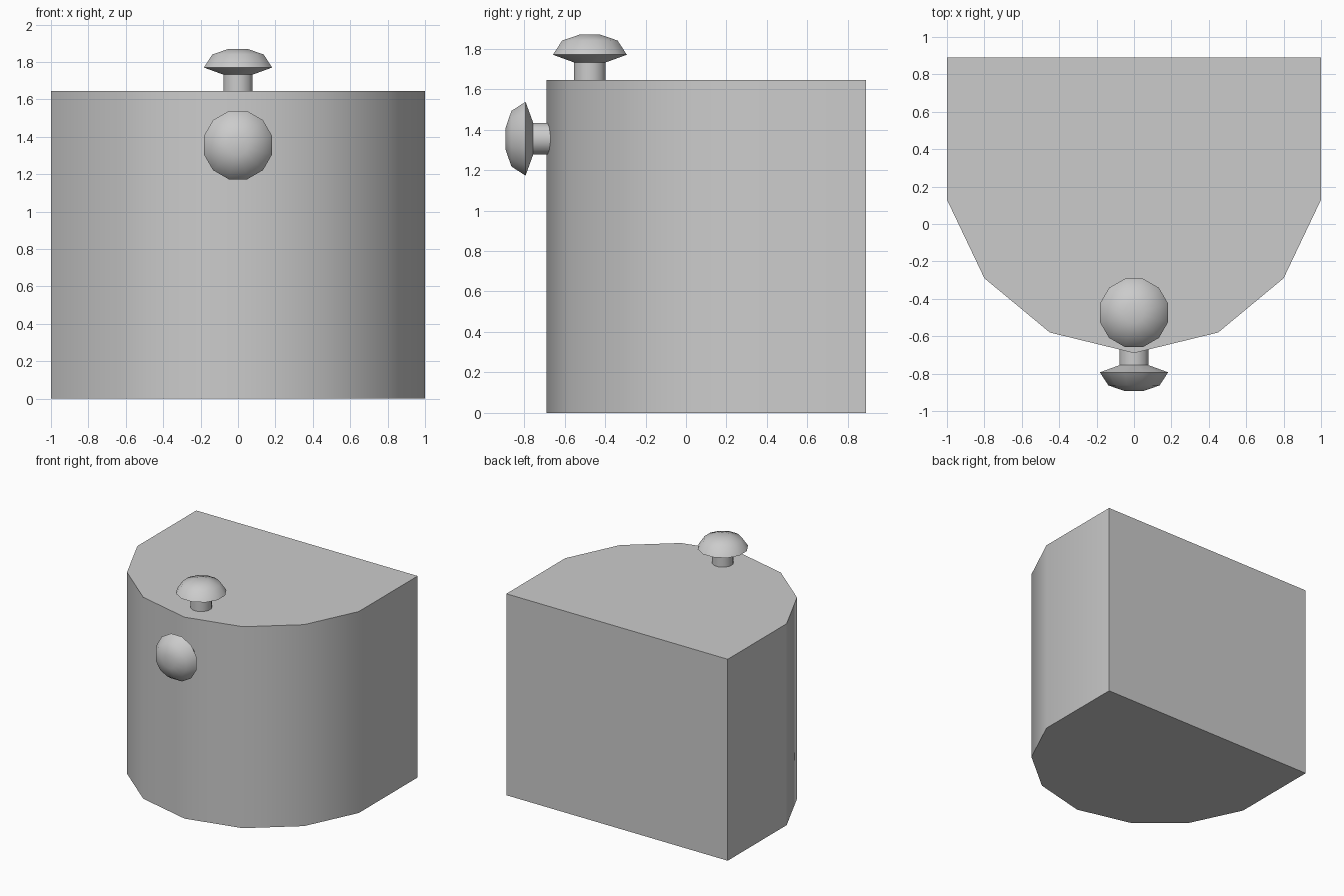
import bpy
import bmesh
from math import sin, cos, pi, radians

if "Cube" in bpy.data.objects:
    bpy.data.objects.remove(bpy.data.objects["Cube"])


def finish(name, bm):
    bmesh.ops.recalc_face_normals(bm, faces=bm.faces)
    mesh = bpy.data.meshes.new(name)
    bm.to_mesh(mesh)
    bm.free()
    obj = bpy.data.objects.new(name, mesh)
    bpy.context.collection.objects.link(obj)
    bpy.ops.object.select_all(action='DESELECT')
    obj.select_set(True)
    bpy.context.view_layer.objects.active = obj
    bpy.ops.object.shade_smooth_by_angle(angle=radians(40))
    return obj


# Case: flat back, straight sides and a faceted bow front
half = [(1, 0.89), (1, 0.13), (0.8, -0.29), (0.45, -0.58)]
outline = half + [(0, -0.69)] + [(-x, y) for x, y in reversed(half)]
bm = bmesh.new()
base = bm.faces.new([bm.verts.new((x, y, 0)) for x, y in outline])
top = bmesh.ops.extrude_face_region(bm, geom=[base])
bmesh.ops.translate(bm, vec=(0, 0, 1.645),
                    verts=[v for v in top["geom"] if isinstance(v, bmesh.types.BMVert)])
case = finish("case", bm)

# Hard crease where the bow meets the left side
for e in case.data.edges:
    if all(case.data.vertices[i].co.x < -0.99 and case.data.vertices[i].co.y < 0.2
           for i in e.vertices):
        e.use_edge_sharp = True

# Knob: 12-sided stem, flared underside and low dome (radius, height)
KNOB = [(0.081, -0.01), (0.081, 0.087), (0.189, 0.125), (0.142, 0.195), (0.054, 0.224)]


def knob(name, location, tilt):
    bm = bmesh.new()
    n = 12
    rings = [[bm.verts.new((r * cos((i + 0.5) * 2 * pi / n),
                            r * sin((i + 0.5) * 2 * pi / n), z)) for i in range(n)]
             for r, z in KNOB]
    for a, b in zip(rings, rings[1:]):
        for i in range(n):
            j = (i + 1) % n
            bm.faces.new((a[i], a[j], b[j], b[i]))
    bm.faces.new(rings[0])
    bm.faces.new(rings[-1])
    obj = finish(name, bm)
    obj.location = location
    obj.rotation_euler.x = tilt


knob("top_knob", (0, -0.475, 1.645), 0)
knob("front_knob", (0, -0.668, 1.355), pi / 2)
